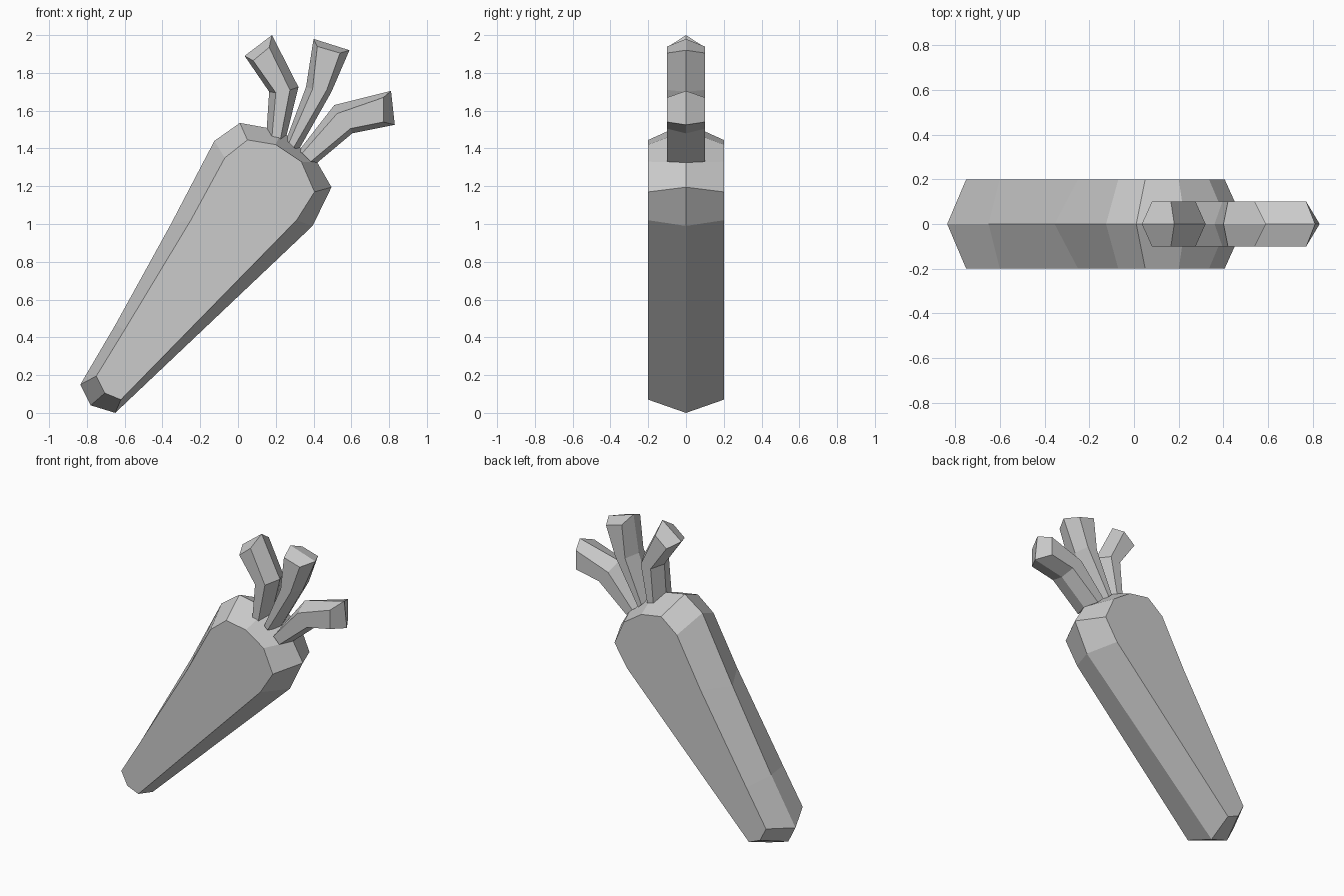
import bpy, bmesh


def ridged_slab(name, rim, face, half_depth):
    """Flat front/back outlines joined to a wider mid outline (ridge at y = 0)."""
    bm = bmesh.new()
    front = [bm.verts.new((x, -half_depth, z)) for x, z in face]
    mid = [bm.verts.new((x, 0, z)) for x, z in rim]
    back = [bm.verts.new((x, half_depth, z)) for x, z in face]
    bm.faces.new(front)
    bm.faces.new(back[::-1])
    n = len(rim)
    for a, b in ((front, mid), (mid, back)):
        for i in range(n):
            j = (i + 1) % n
            bm.faces.new((a[i], b[i], b[j], a[j]))
    bmesh.ops.recalc_face_normals(bm, faces=bm.faces)
    mesh = bpy.data.meshes.new(name)
    bm.to_mesh(mesh)
    bm.free()
    obj = bpy.data.objects.new(name, mesh)
    bpy.context.collection.objects.link(obj)
    return obj


# Tapered root, from the blunt tip up the left side and down the right
ridged_slab(
    "carrot_root",
    [(-.65, .0), (-.78, .04), (-.835, .15), (-.65, .465), (-.355, 1.0),
     (-.125, 1.44), (.01, 1.535), (.23, 1.495), (.42, 1.325), (.495, 1.195),
     (.395, .99)],
    [(-.62, .07), (-.705, .105), (-.75, .195), (-.6, .44), (-.25, 1.02),
     (-.07, 1.35), (.05, 1.445), (.2, 1.42), (.335, 1.33), (.405, 1.17),
     (.31, 1.02)],
    0.2)

# Three bent leaf stalks: base left, bend left, tip left, tip right, bend right, base right
ridged_slab(
    "leaf_left",
    [(.15, 1.475), (.165, 1.70), (.035, 1.89), (.18, 2.0), (.32, 1.725), (.25, 1.44)],
    [(.18, 1.465), (.20, 1.695), (.08, 1.865), (.165, 1.935), (.275, 1.71), (.225, 1.45)],
    0.1)
ridged_slab(
    "leaf_middle",
    [(.255, 1.445), (.36, 1.725), (.40, 1.98), (.59, 1.92), (.495, 1.70), (.32, 1.39)],
    [(.27, 1.43), (.395, 1.715), (.42, 1.94), (.54, 1.905), (.47, 1.71), (.295, 1.405)],
    0.1)
ridged_slab(
    "leaf_right",
    [(.32, 1.385), (.51, 1.63), (.81, 1.705), (.83, 1.525), (.605, 1.48), (.42, 1.325)],
    [(.34, 1.375), (.525, 1.585), (.77, 1.67), (.77, 1.54), (.595, 1.505), (.385, 1.33)],
    0.1)
